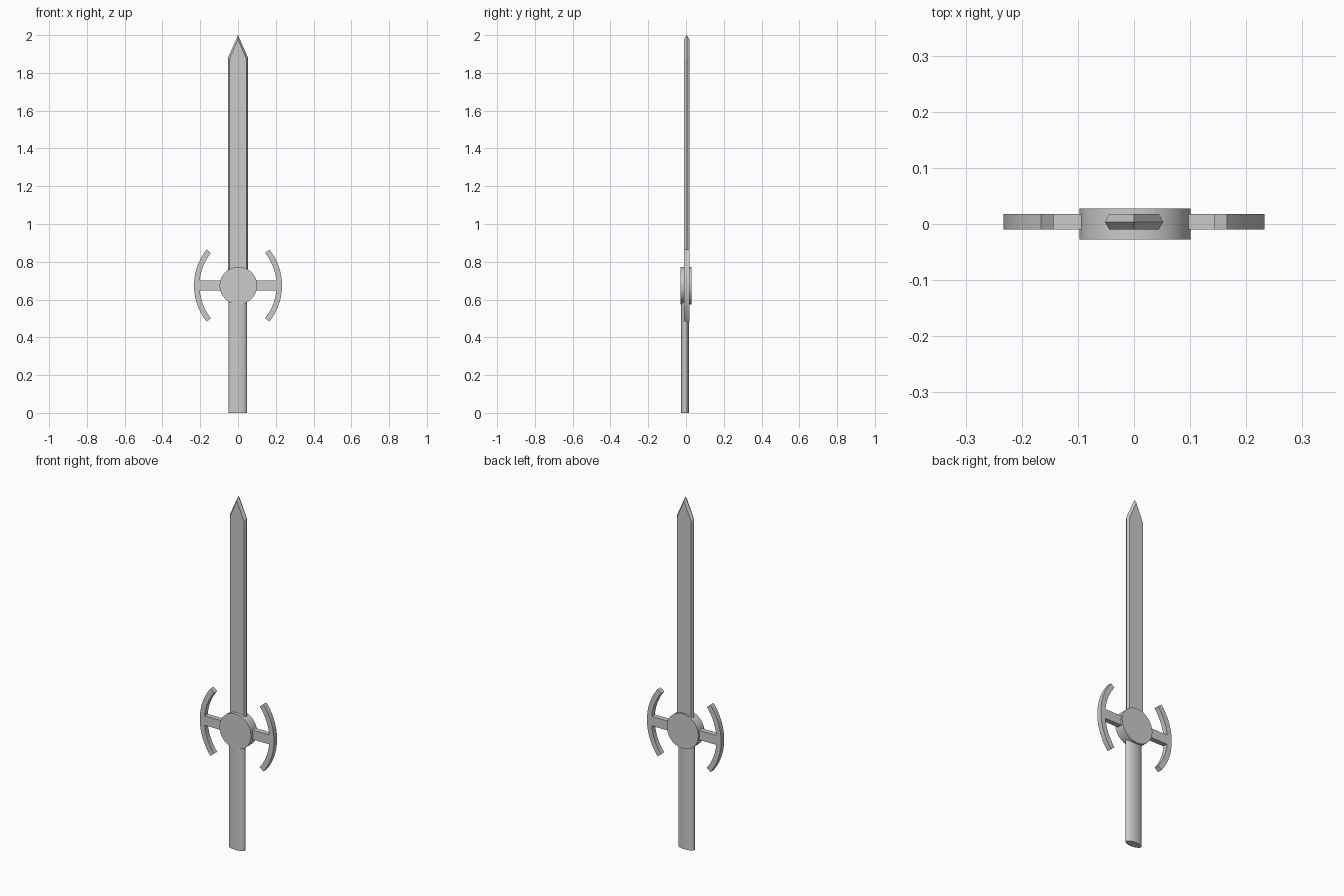
import bpy, bmesh, math

if "Cube" in bpy.data.objects:
    bpy.data.objects.remove(bpy.data.objects["Cube"])

ZC = 0.674           # height of the guard centre
Y0, Y1 = -0.010, 0.018   # thickness range of blade and guard


def finish(name, bm, smooth=True):
    bmesh.ops.recalc_face_normals(bm, faces=bm.faces)
    me = bpy.data.meshes.new(name)
    bm.to_mesh(me)
    bm.free()
    ob = bpy.data.objects.new(name, me)
    bpy.context.collection.objects.link(ob)
    if smooth:
        bpy.ops.object.select_all(action='DESELECT')
        bpy.context.view_layer.objects.active = ob
        ob.select_set(True)
        bpy.ops.object.shade_smooth_by_angle(angle=math.radians(30))
    return ob


def loft(bm, loops):
    """Join equal-length vertex loops and cap both ends."""
    rings = [[bm.verts.new(p) for p in loop] for loop in loops]
    n = len(rings[0])
    for a, b in zip(rings, rings[1:]):
        for i in range(n):
            j = (i + 1) % n
            bm.faces.new((a[i], a[j], b[j], b[i]))
    bm.faces.new(rings[0][::-1])
    bm.faces.new(rings[-1])


def extrude_y(name, outline, y0, y1, smooth=True):
    bm = bmesh.new()
    loft(bm, [[(x, y, z) for x, z in outline] for y in (y0, y1)])
    return finish(name, bm, smooth)


# Blade: bevelled slab whose cutting edge runs along the middle of its thickness
def blade_outline(w, shoulder, tip):
    return [(-w, 0.72), (w, 0.72), (w, shoulder), (0, tip), (-w, shoulder)]


flat = blade_outline(0.044, 1.875, 1.978)
edge = blade_outline(0.052, 1.883, 2.0)
bm = bmesh.new()
loft(bm, [[(x, y, z) for x, z in prof]
          for prof, y in ((flat, Y0), (edge, (Y0 + Y1) / 2), (flat, Y1))])
finish("blade", bm, False)

# Round guard boss
N = 64
extrude_y("guard_disc",
          [(0.002 + 0.099 * math.cos(2 * math.pi * i / N),
            ZC + 0.099 * math.sin(2 * math.pi * i / N)) for i in range(N)],
          -0.028, 0.028)

# Oval grip
bm = bmesh.new()
loft(bm, [[(-0.001 + 0.049 * math.cos(2 * math.pi * i / 48),
            -0.005 + 0.022 * math.sin(2 * math.pi * i / 48), z)
           for i in range(48)] for z in (0, 0.62)])
finish("grip", bm)

# Guard arms and curved crescents, mirrored left and right
R, CX, HALF, SEG = 0.306, 0.073, math.radians(38.6), 20
angles = [-HALF + 2 * HALF * i / SEG for i in range(SEG + 1)]
for side, s in (("left", -1), ("right", 1)):
    extrude_y(side + "_guard_arm",
              [(s * x, ZC + z) for x, z in
               ((0.06, -0.027), (0.215, -0.027), (0.215, 0.027), (0.06, 0.027))],
              Y0, Y1, False)
    arc = [(s * (R * math.cos(a) - CX), ZC + R * math.sin(a)) for a in angles]
    arc += [(s * ((R - 0.029) * math.cos(a) - CX), ZC + (R - 0.029) * math.sin(a))
            for a in reversed(angles)]
    extrude_y(side + "_guard_crescent", arc, Y0, Y1)
